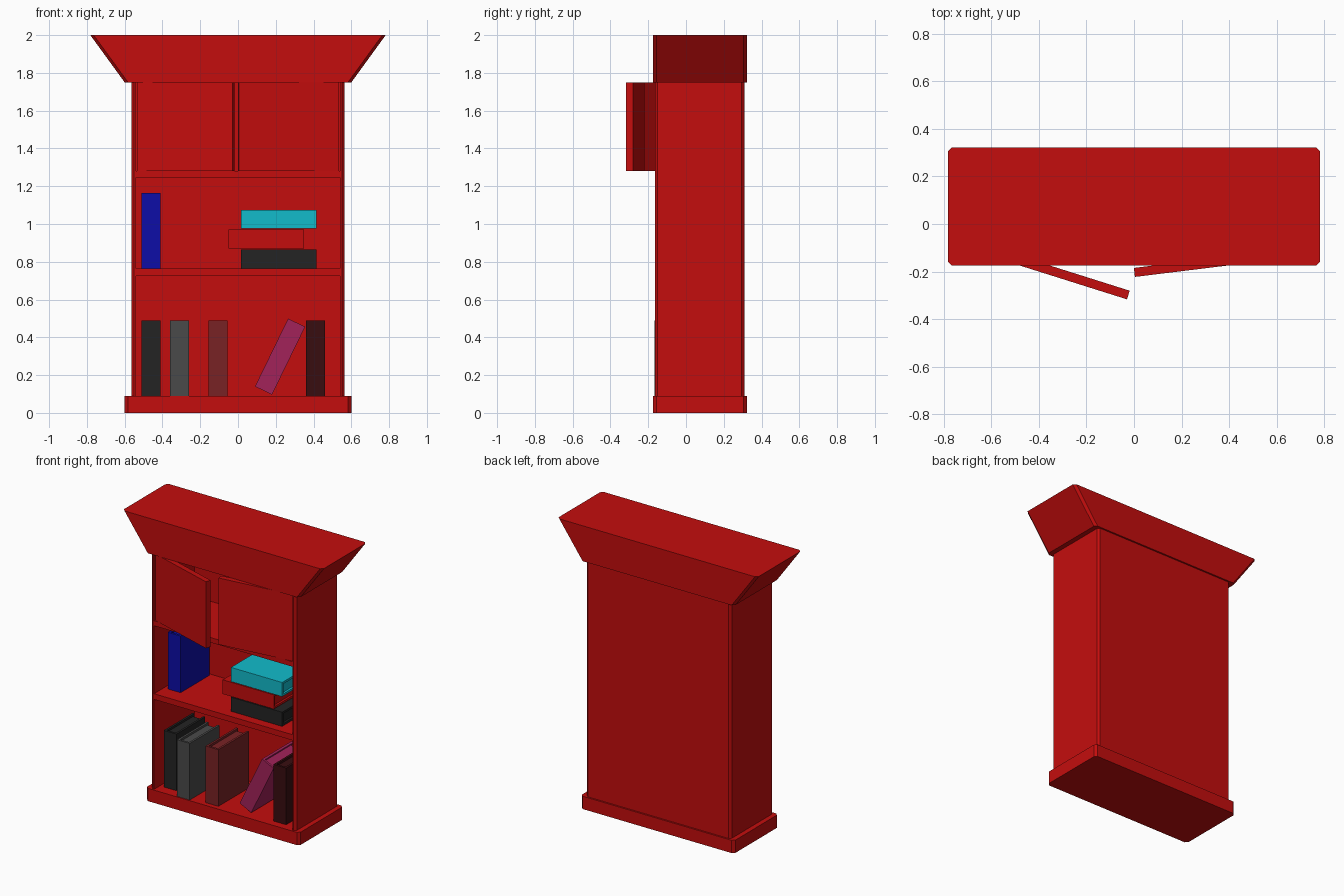
import bpy
import bmesh
from math import radians
from mathutils import Matrix, Vector

if "Cube" in bpy.data.objects:
    bpy.data.objects.remove(bpy.data.objects["Cube"])


def material(name, r, g, b):
    m = bpy.data.materials.new(name)
    m.use_nodes = True
    m.diffuse_color = (r, g, b, 1)
    m.node_tree.nodes["Principled BSDF"].inputs["Base Color"].default_value = (r, g, b, 1)
    return m


RED = material("red", 0.55, 0.004, 0.004)
BLACK = material("black", 0.017, 0.017, 0.017)
GREY = material("grey", 0.068, 0.068, 0.068)
BROWN = material("brown", 0.19, 0.016, 0.018)
PLUM = material("plum", 0.36, 0.016, 0.1)
MAROON = material("maroon", 0.04, 0.004, 0.005)
BLUE = material("blue", 0.004, 0.004, 0.39)
CYAN = material("cyan", 0.006, 0.5, 0.6)


def finish(name, bm, mat):
    bmesh.ops.recalc_face_normals(bm, faces=bm.faces)
    mesh = bpy.data.meshes.new(name)
    bm.to_mesh(mesh)
    bm.free()
    mesh.materials.append(mat)
    obj = bpy.data.objects.new(name, mesh)
    bpy.context.collection.objects.link(obj)
    return obj


def add_box(bm, lo, hi):
    lo, hi = Vector(lo), Vector(hi)
    place = Matrix.Translation((lo + hi) / 2) @ Matrix.Diagonal((*(hi - lo), 1))
    bmesh.ops.create_cube(bm, size=1, matrix=place)


def box(name, lo, hi, mat=RED):
    bm = bmesh.new()
    add_box(bm, lo, hi)
    return finish(name, bm, mat)


def chamfered(half, front, back, c):
    """Plan outline with cut corners, starting at the front left."""
    right = [(half - c, front), (half, front + c), (half, back - c), (half - c, back)]
    return right + [(-x, y) for x, y in reversed(right)]


def prism(name, bottom, top, z0, z1, mat=RED):
    bm = bmesh.new()
    a = [bm.verts.new((x, y, z0)) for x, y in bottom]
    b = [bm.verts.new((x, y, z1)) for x, y in top]
    bm.faces.new(a)
    bm.faces.new(b)
    for i in range(len(a)):
        j = (i + 1) % len(a)
        bm.faces.new((a[i], a[j], b[j], b[i]))
    return finish(name, bm, mat)


# Carcass: plinth, U-shaped side and back walls, flared crown
FRONT, BACK, INNER, INNER_BACK = -0.165, 0.31, 0.54, 0.285
foot = chamfered(0.6, -0.175, 0.322, 0.018)
prism("plinth", foot, foot, 0, 0.09)
recess = [(-INNER, FRONT), (-INNER, INNER_BACK), (INNER, INNER_BACK), (INNER, FRONT)]
walls = chamfered(0.565, FRONT, BACK, 0.015) + recess
prism("walls", walls, walls, 0.09, 1.75)
prism("crown", foot, chamfered(0.782, -0.175, 0.322, 0.018), 1.75, 2)

# Shelves
for name, z0, z1 in (("lower_shelf", 0.725, 0.765), ("upper_shelf", 1.245, 1.28)):
    box(name, (-INNER, FRONT, z0), (INNER, INNER_BACK, z1))

# Doors, both ajar, swung about their outer edges
for name, side, width, angle in (("right_door", -1, 0.53, 17.5), ("left_door", 1, 0.535, 7)):
    door = box(name, (min(0, -side * width), 0, 1.28), (max(0, -side * width), 0.038, 1.75))
    door.location = (side * 0.535, -0.157, 0)
    door.rotation_euler.z = radians(side * angle)


# Books: spine at the front, two covers, slightly recessed pages
def book(name, mat, x, z, y0, y1, height=0.4, thick=0.1, tilt=0):
    c, r = 0.015, 0.015
    bm = bmesh.new()
    add_box(bm, (0, 0, 0), (thick, c, height))
    add_box(bm, (0, c, 0), (c, y1 - y0, height))
    add_box(bm, (thick - c, c, 0), (thick, y1 - y0, height))
    add_box(bm, (c, c, r), (thick - c, y1 - y0 - r, height - r))
    obj = finish(name, bm, mat)
    obj.location = (x, y0, z)
    obj.rotation_euler.y = radians(tilt)


book("black_book", BLACK, -0.51, 0.09, -0.1, 0.22)
book("grey_book", GREY, -0.36, 0.09, -0.168, 0.165)
book("brown_book", BROWN, -0.155, 0.09, -0.14, 0.2)
book("plum_book", PLUM, 0.09, 0.14, -0.11, 0.22, tilt=26)
book("maroon_book", MAROON, 0.36, 0.09, -0.12, 0.21)
book("blue_book", BLUE, -0.51, 0.765, -0.055, 0.27)

# Stack of books lying flat
for name, mat, x, z in (("bottom_book", BLACK, 0.015, 0.865),
                        ("middle_book", RED, -0.05, 0.97),
                        ("top_book", CYAN, 0.015, 1.075)):
    book(name, mat, x, z, -0.1, 0.18, tilt=90)
